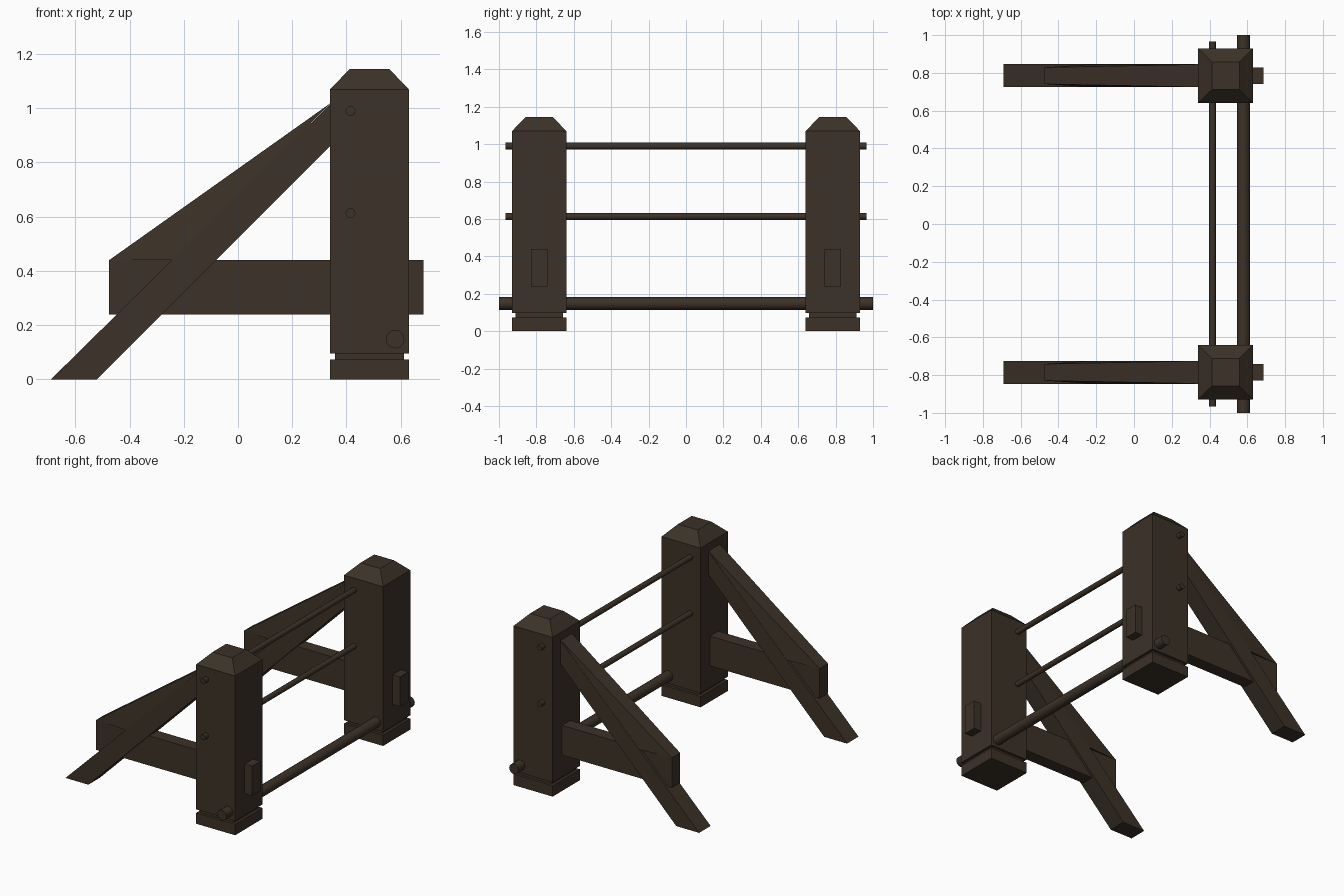
import bpy, bmesh, math

if "Cube" in bpy.data.objects:
    bpy.data.objects.remove(bpy.data.objects["Cube"])

wood = bpy.data.materials.new("dark_wood")
wood.diffuse_color = (0.045, 0.032, 0.021, 1)
wood.use_nodes = True
wood.node_tree.nodes["Principled BSDF"].inputs["Base Color"].default_value = wood.diffuse_color


def make(name, bm):
    bmesh.ops.recalc_face_normals(bm, faces=bm.faces[:])
    me = bpy.data.meshes.new(name)
    bm.to_mesh(me)
    bm.free()
    me.materials.append(wood)
    ob = bpy.data.objects.new(name, me)
    bpy.context.collection.objects.link(ob)
    return ob


def prism(name, profile, y0, y1):
    # extrude an x-z outline along y
    bm = bmesh.new()
    f = bm.faces.new([bm.verts.new((x, y0, z)) for x, z in profile])
    ext = bmesh.ops.extrude_face_region(bm, geom=[f])["geom"]
    vs = [v for v in ext if isinstance(v, bmesh.types.BMVert)]
    bmesh.ops.translate(bm, verts=vs, vec=(0, y1 - y0, 0))
    return make(name, bm)


def post(name, cx, cy):
    # stacked square rings: foot, groove, shaft, chamfered cap
    rings = [(0.145, 0), (0.145, 0.073), (0.127, 0.073), (0.127, 0.096),
             (0.145, 0.096), (0.145, 1.07), (0.073, 1.145)]
    bm = bmesh.new()
    loops = [[bm.verts.new((cx + sx * h, cy + sy * h, z))
              for sx, sy in ((-1, -1), (1, -1), (1, 1), (-1, 1))] for h, z in rings]
    for a, b in zip(loops, loops[1:]):
        for i in range(4):
            j = (i + 1) % 4
            bm.faces.new((a[i], a[j], b[j], b[i]))
    bm.faces.new(loops[0])
    bm.faces.new(loops[-1])
    return make(name, bm)


def rod(name, x, z, r, half, sides):
    bpy.ops.mesh.primitive_cylinder_add(vertices=sides, radius=r, depth=2 * half,
                                        location=(x, 0, z), rotation=(math.pi / 2, 0, 0))
    ob = bpy.context.object
    ob.name = name
    ob.data.materials.append(wood)
    bpy.ops.object.shade_smooth_by_angle()


for side, s in (("front", -1), ("back", 1)):
    c = s * 0.785
    post(side + "_post", 0.485, c)
    # horizontal beam with its tenon through the post
    prism(side + "_beam", [(-0.475, 0.24), (0.685, 0.24), (0.685, 0.44), (-0.475, 0.44)],
          c - 0.044, c + 0.044)
    # diagonal brace
    prism(side + "_brace", [(-0.69, 0), (-0.52, 0), (0.36, 0.88), (0.36, 1.035)],
          c - 0.061, c + 0.061)
    # sloping web between beam end and brace top
    bm = bmesh.new()
    a = [bm.verts.new((-0.475, c + d, 0.44)) for d in (-0.044, 0.044)]
    b = [bm.verts.new((0.34, c + d, 1.018)) for d in (-0.06, 0.06)]
    e = [bm.verts.new((-0.235, c + d, 0.44)) for d in (-0.06, 0.06)]
    for f in ((a[0], b[0], e[0]), (a[1], e[1], b[1]), (a[0], a[1], b[1], b[0]),
              (a[0], e[0], e[1], a[1]), (b[0], b[1], e[1], e[0])):
        bm.faces.new(f)
    make(side + "_web", bm)

rod("upper_rod", 0.415, 0.99, 0.018, 0.965, 16)
rod("middle_rod", 0.415, 0.613, 0.018, 0.965, 16)
rod("lower_rod", 0.58, 0.148, 0.034, 1.0, 16)
